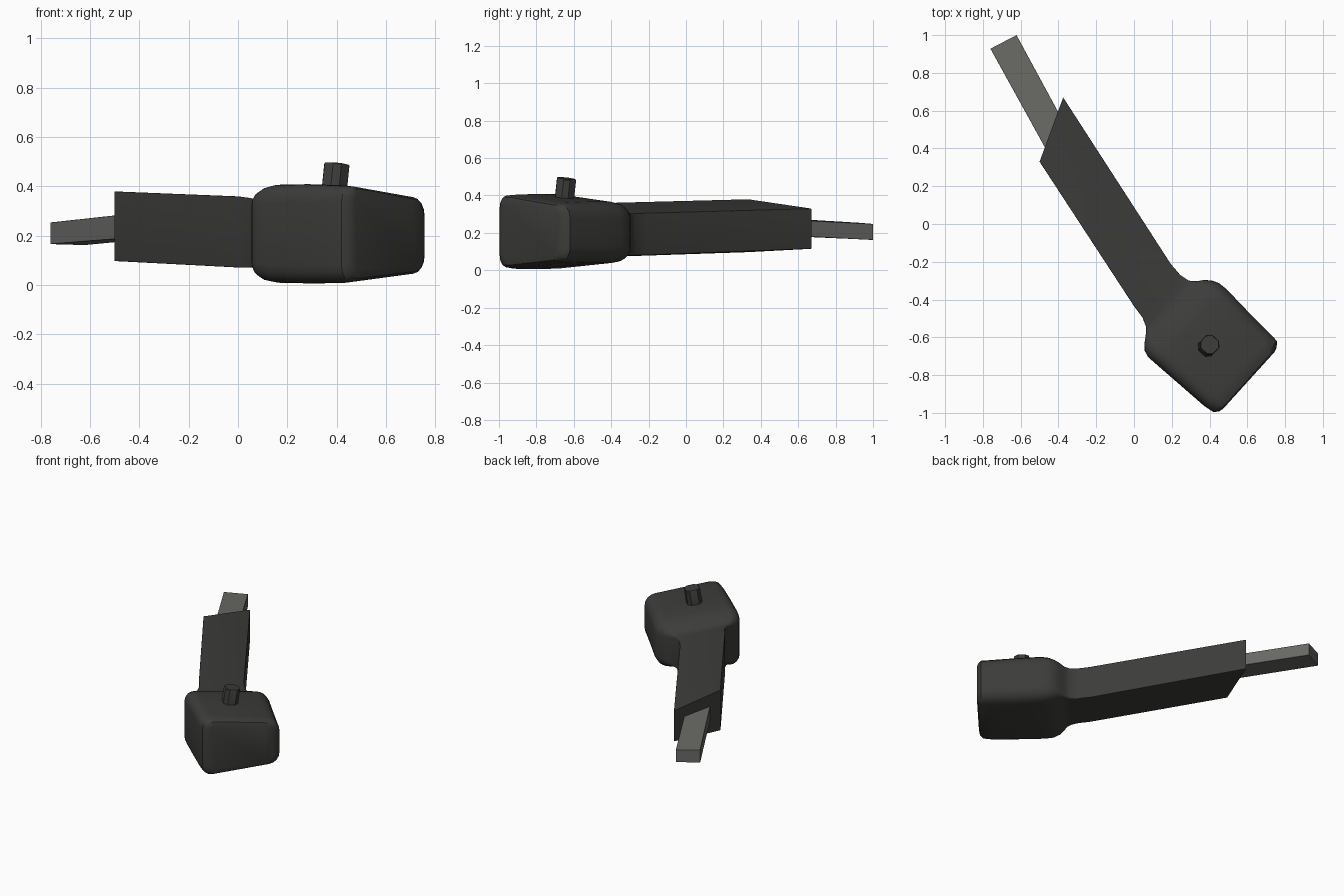
import bpy, bmesh
from mathutils import Vector

if "Cube" in bpy.data.objects:
    bpy.data.objects.remove(bpy.data.objects["Cube"])


def material(name, v):
    m = bpy.data.materials.new(name)
    m.diffuse_color = (v, v, v * 0.93, 1)
    m.use_nodes = True
    m.node_tree.nodes["Principled BSDF"].inputs["Base Color"].default_value = m.diffuse_color
    return m


def section(L, R, zl, zr, r, n=5):
    """Wedge cross-section between plan points L and R with rounded corners."""
    c = [Vector((*L, zl[1])), Vector((*R, zr[1])), Vector((*R, zr[0])), Vector((*L, zl[0]))]
    pts = []
    for i, p in enumerate(c):
        a = p + (c[i - 1] - p).normalized() * r
        b = p + (c[(i + 1) % 4] - p).normalized() * r
        for k in range(n):
            t = k / (n - 1)
            w = 0.8 * 2 * t * (1 - t) + 0.0
            s = (1 - t) ** 2 + t * t + w
            pts.append((a * (1 - t) ** 2 + p * w + b * t * t) / s)
    return pts


def loft(name, rings, mat, angle=0.6):
    bm = bmesh.new()
    vs = [[bm.verts.new(p) for p in ring] for ring in rings]
    n = len(vs[0])
    for a, b in zip(vs, vs[1:]):
        for i in range(n):
            j = (i + 1) % n
            bm.faces.new((a[i], a[j], b[j], b[i]))
    bm.faces.new(vs[0])
    bm.faces.new(vs[-1])
    bmesh.ops.recalc_face_normals(bm, faces=bm.faces[:])
    me = bpy.data.meshes.new(name)
    bm.to_mesh(me)
    bm.free()
    ob = bpy.data.objects.new(name, me)
    bpy.context.collection.objects.link(ob)
    me.materials.append(mat)
    bpy.ops.object.select_all(action='DESELECT')
    ob.select_set(True)
    bpy.context.view_layer.objects.active = ob
    bpy.ops.object.shade_smooth_by_angle(angle=angle)
    return ob


dark = material("dark", 0.045)
grey = material("grey", 0.14)

# Rounded head, flared neck and angled handle in one loft
body = [
    ((.475, -.975), (.742, -.68), (.045, -.0 + .385), (.072, .328), .05),
    ((.452, -.992), (.755, -.655), (.022, .398), (.060, .340), .06),
    ((.420, -.996), (.757, -.620), (.008, .408), (.052, .348), .07),
    ((.370, -.962), (.727, -.588), (0, .414), (.05, .352), .08),
    ((.230, -.840), (.600, -.460), (0, .418), (.045, .358), .08),
    ((.115, -.740), (.490, -.345), (.003, .415), (.045, .358), .08),
    ((.075, -.705), (.450, -.313), (.013, .402), (.050, .350), .075),
    ((.056, -.670), (.415, -.300), (.030, .385), (.060, .337), .065),
    ((.055, -.635), (.375, -.296), (.050, .365), (.072, .322), .045),
    ((.062, -.590), (.330, -.303), (.068, .350), (.080, .308), .025),
    ((.064, -.545), (.290, -.300), (.070, .350), (.080, .304), .012),
    ((.045, -.495), (.245, -.270), (.070, .354), (.080, .304), .006),
    ((.000, -.435), (.195, -.212), (.071, .360), (.081, .306), .003),
    ((-.500, .330), (-.375, .670), (.097, .380), (.115, .330), .003),
]
loft("head_and_handle", [section(*s) for s in body], dark)

# Flat bar leaving the handle's slanted end
bar = [
    ((-.43, .33), (-.275, .36), (.192, .290), (.195, .280), .001),
    ((-.76, .928), (-.622, 1.0), (.166, .254), (.162, .248), .001),
]
loft("end_bar", [section(*s, n=2) for s in bar], grey)

# Eight-sided stud, square to the sloping top
u, v, w = Vector((.68, .73, 0)), Vector((-.73, .68, 0)), Vector((.10, .11, 1)).normalized()
u = (u - w * u.dot(w)).normalized()
outline = [(.048, .024), (.024, .048), (-.024, .048), (-.048, .024),
           (-.048, -.024), (-.024, -.048), (.024, -.048), (.048, -.024)]
base = Vector((.386, -.655, .34))
loft("stud", [[base + w * h + u * a * k + v * b * k for a, b in outline]
              for h, k in ((0, 1), (.148, 1), (.153, .93))], dark)
